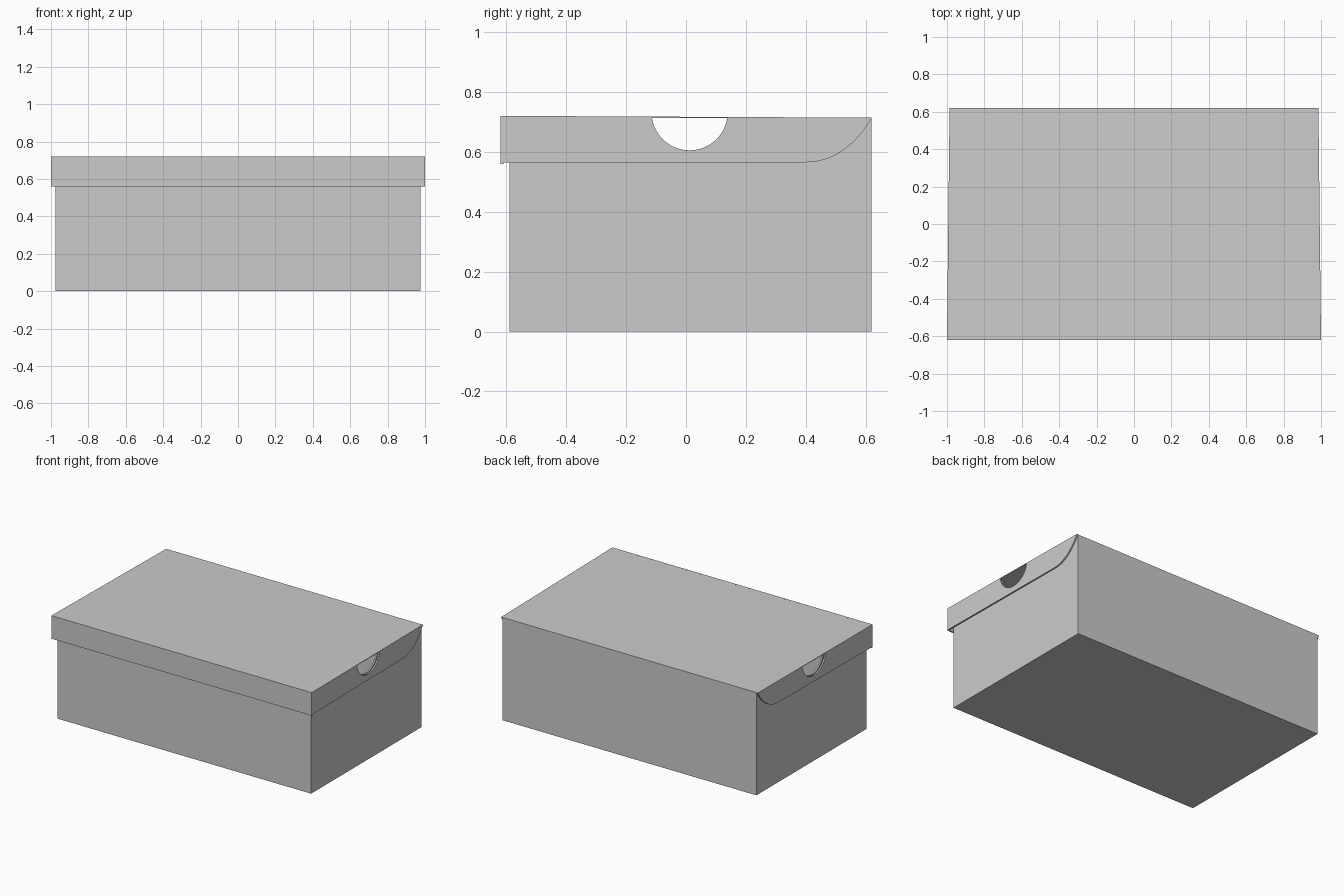
import bpy, bmesh, math
from mathutils import Vector

cube = bpy.data.objects.get("Cube")
if cube:
    bpy.data.objects.remove(cube, do_unlink=True)

card = bpy.data.materials.new("grey cardboard")
card.use_nodes = True
GREY = (0.6, 0.6, 0.6, 1)
card.diffuse_color = GREY
card.node_tree.nodes["Principled BSDF"].inputs["Base Color"].default_value = GREY

T = 0.01                     # card thickness
BACK, FRONT, LIP = 0.62, -0.59, -0.62
HALF = 0.975                 # half width of the box


def plate(name, outline, thickness):
    """Flat sheet of card: a closed outline pushed along a thickness vector."""
    bm = bmesh.new()
    face = bm.faces.new([bm.verts.new(p) for p in outline])
    moved = bmesh.ops.extrude_face_region(bm, geom=[face])["geom"]
    bmesh.ops.translate(bm, vec=Vector(thickness),
                        verts=[v for v in moved if isinstance(v, bmesh.types.BMVert)])
    # the extrusion leaves the first face in place as the other cap
    bmesh.ops.recalc_face_normals(bm, faces=bm.faces)
    mesh = bpy.data.meshes.new(name)
    bm.to_mesh(mesh)
    bm.free()
    mesh.materials.append(card)
    obj = bpy.data.objects.new(name, mesh)
    bpy.context.collection.objects.link(obj)
    return obj


def lid_top(y):
    """Height of the lid, which sinks slightly towards the hinge."""
    return 0.72 - 0.006 * (y - LIP) / (BACK - LIP)


def lid_x(y):
    """Half width of the lid, which narrows towards the hinge."""
    return 1.0 - 0.014 * (y - LIP) / (BACK - LIP)


def notch(top, steps=32):
    """Finger hole arc from back to front, as (y, z) points."""
    cy, cz, r = 0.012, 0.732, 0.127
    a = math.asin((cz - top) / r)
    return [(cy + r * math.cos(t), cz - r * math.sin(t))
            for t in (a + (math.pi - 2 * a) * i / steps for i in range(steps + 1))]


def curved_corner(steps=14):
    """Rounded lower back corner of the lid side, swept up to the hinge."""
    pts = [Vector(p) for p in ((0.40, 0.565), (0.53, 0.565), (0.62, 0.712))]
    return [tuple(pts[0] * (1 - t) ** 2 + pts[1] * 2 * t * (1 - t) + pts[2] * t * t)
            for t in (i / steps for i in range(steps + 1))]


# Box floor, front and back
plate("box_floor", [(-HALF, FRONT, 0), (HALF, FRONT, 0),
                    (HALF, BACK, 0), (-HALF, BACK, 0)], (0, 0, T))
for name, y, depth, top in (("box_front", FRONT, T, 0.71), ("box_back", BACK, -T, 0.712)):
    plate(name, [(-HALF, y, 0), (HALF, y, 0), (HALF, y, top), (-HALF, y, top)],
          (0, depth, 0))

# Box ends and lid ends, both with the finger hole
wall = [(FRONT, 0), (BACK, 0), (BACK, 0.71)] + notch(0.71) + [(FRONT, 0.71)]
skirt = ([(LIP, 0.565)] + curved_corner() + notch(lid_top(0) - 0.002)
         + [(LIP, lid_top(LIP) - 0.002)])
for side, s in (("left", 1), ("right", -1)):
    plate("box_end_" + side, [(s * HALF, y, z) for y, z in wall], (-s * T, 0, 0))
    plate("lid_end_" + side, [(s * lid_x(y), y, z) for y, z in skirt], (-s * T, 0, 0))

# Lid front with its folded lower edge
w = lid_x(LIP)
plate("lid_front", [(-w, LIP, 0.56), (w, LIP, 0.56),
                    (w, LIP, 0.72), (-w, LIP, 0.72)], (0, T, 0))

# Lid top panel
plate("lid_top", [(s * lid_x(y), y, lid_top(y))
                  for s, y in ((-1, LIP), (1, LIP), (1, BACK), (-1, BACK))], (0, 0, -0.004))
